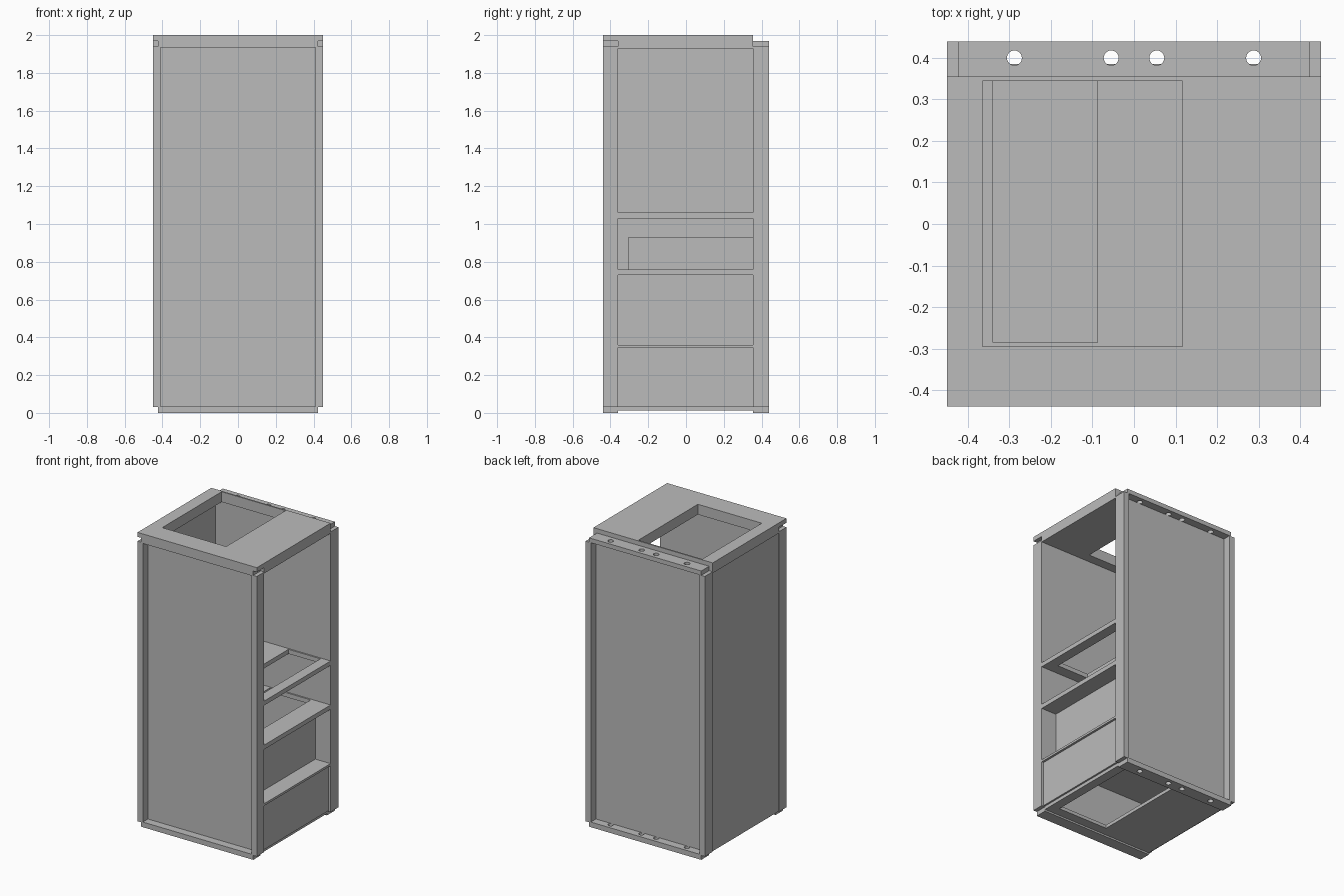
import bpy
import bmesh
from mathutils import Matrix, Vector

cube = bpy.data.objects.get("Cube")
if cube:
    bpy.data.objects.remove(cube, do_unlink=True)

grey = bpy.data.materials.new("plain grey")
grey.use_nodes = True
grey.diffuse_color = (0.5, 0.5, 0.5, 1)
grey.node_tree.nodes["Principled BSDF"].inputs["Base Color"].default_value = (0.5, 0.5, 0.5, 1)


def make_object(name, bm):
    mesh = bpy.data.meshes.new(name)
    bm.to_mesh(mesh)
    bm.free()
    mesh.materials.append(grey)
    obj = bpy.data.objects.new(name, mesh)
    bpy.context.collection.objects.link(obj)
    return obj


def box(name, x, y, z):
    """Box from its (low, high) range on each axis."""
    bm = bmesh.new()
    bmesh.ops.create_cube(bm, size=1)
    size = Vector(r[1] - r[0] for r in (x, y, z))
    mid = Vector((r[1] + r[0]) / 2 for r in (x, y, z))
    bm.transform(Matrix.Translation(mid) @ Matrix.Diagonal(size).to_4x4())
    return make_object(name, bm)


def hole(x, y, radius=0.018):
    bm = bmesh.new()
    bmesh.ops.create_cone(bm, cap_ends=True, segments=24, radius1=radius,
                          radius2=radius, depth=5)
    bm.transform(Matrix.Translation((x, y, 1)))
    return make_object("cutter", bm)


def cut(obj, cutters):
    """Subtract the cutters and bake the result into the mesh."""
    for cutter in cutters:
        mod = obj.modifiers.new("cut", 'BOOLEAN')
        mod.operation = 'DIFFERENCE'
        mod.solver = 'EXACT'
        mod.object = cutter
    bpy.context.view_layer.update()
    graph = bpy.context.evaluated_depsgraph_get()
    baked = bpy.data.meshes.new_from_object(obj.evaluated_get(graph))
    obj.modifiers.clear()
    obj.data = baked
    for cutter in cutters:
        bpy.data.objects.remove(cutter, do_unlink=True)


def opening(x, y):
    return box("cutter", x, y, (-1, 3))


W = 0.45            # half width
LIP = 0.423         # half width of the lips
F, B = -0.44, 0.44  # front and back limits
FI, BI = -0.36, 0.355
HOLES = (-0.288, -0.055, 0.055, 0.288)

# Corner posts
for side, s in (("left", 1), ("right", -1)):
    xs = sorted((s * W, s * 0.41))
    box("front_post_" + side, xs, (F, FI), (0.03, 1.94))
    box("back_post_" + side, xs, (BI, B), (0.03, 1.94))

# Recessed front and back panels, closed side panel
box("front_panel", (-0.41, 0.41), (-0.385, FI), (0.03, 1.94))
box("back_panel", (-0.41, 0.41), (BI, 0.385), (0.03, 1.94))
box("side_panel", (-0.445, -0.42), (FI, BI), (0.03, 1.94))

# Lid with its access opening
lid = box("lid", (-W, W), (FI, BI), (1.93, 2.0))
cut(lid, [opening((-0.365, 0.117), (-0.295, 0.345))])
box("lid_front_edge", (-W, W), (F, FI), (1.97, 2.0))
box("top_front_lip", (-LIP, LIP), (F, FI), (1.935, 1.97))

# Drilled lips at the back, plain lip at the bottom front
for name, z in (("top_back_lip", (1.94, 1.97)), ("bottom_back_lip", (0, 0.035))):
    lip = box(name, (-LIP, LIP), (BI, B), z)
    cut(lip, [hole(x, 0.4) for x in HOLES])
box("bottom_front_lip", (-LIP, LIP), (F, FI), (0, 0.035))

# Floor
floor = box("floor", (-LIP, LIP), (FI, BI), (0.012, 0.035))
cut(floor, [opening((-0.02, 0.36), (-0.295, 0.345))])

# Shelves
upper = box("upper_shelf", (-0.42, W), (FI, BI), (1.03, 1.06))
cut(upper, [opening((-0.34, -0.088), (-0.285, 0.345)),
            opening((0.139, 0.38), (-0.285, 0.345))])
middle = box("middle_shelf", (-0.42, W), (FI, BI), (0.73, 0.76))
cut(middle, [opening((0.0, 0.307), (-0.305, 0.345))])
box("lower_shelf", (-0.42, W), (FI, BI), (0.345, 0.36))

# Inner box and the walls of the lower compartments
box("inner_box", (-0.42, -0.06), (-0.305, BI), (0.76, 0.93))
box("middle_wall", (0.31, 0.335), (FI, BI), (0.36, 0.73))
box("lower_wall", (0.41, 0.435), (FI, BI), (0.035, 0.345))
